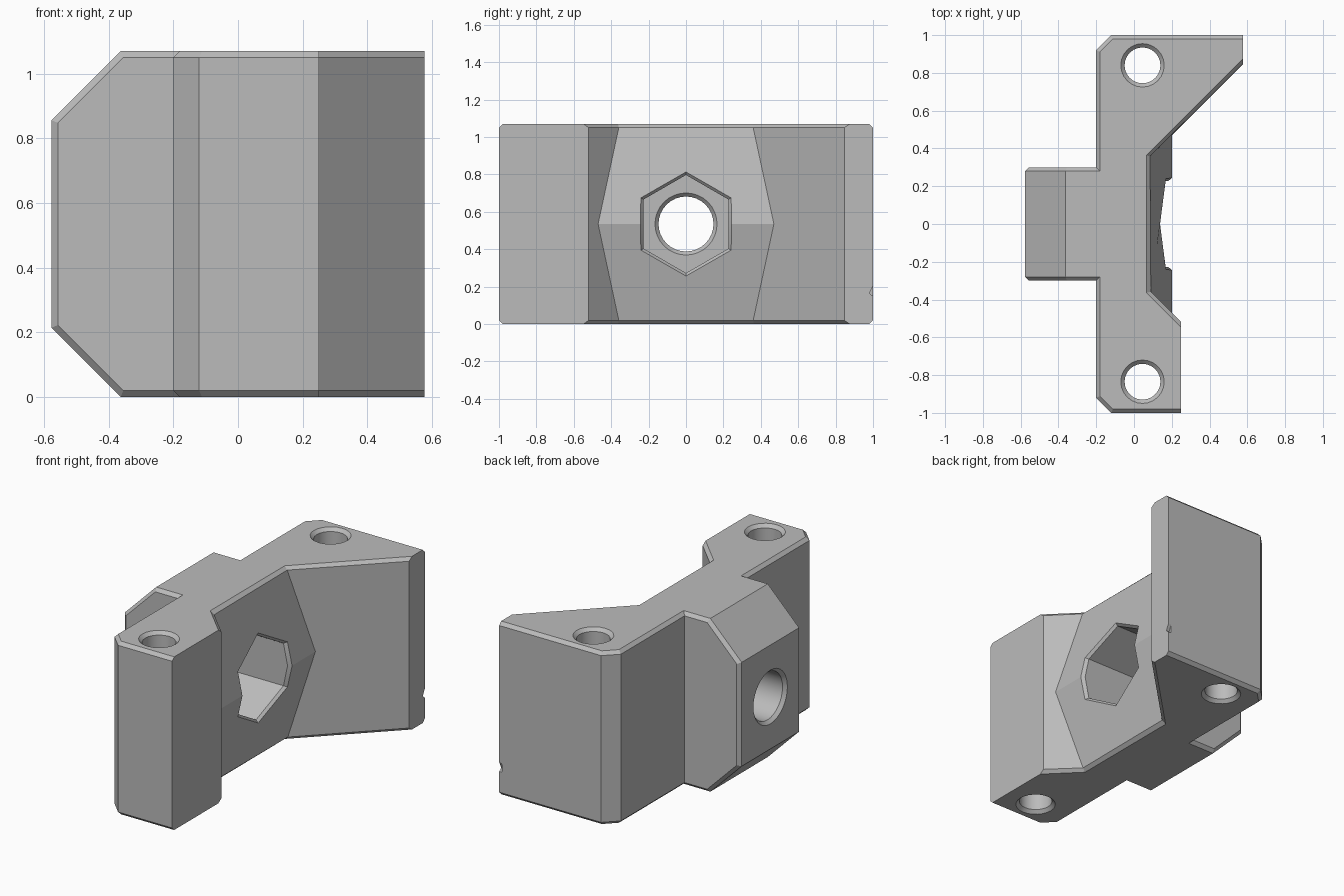
import bpy, bmesh, math
from mathutils import Vector

cube = bpy.data.objects.get("Cube")
if cube:
    bpy.data.objects.remove(cube, do_unlink=True)

H, CH = 1.07, 0.02
MID = H / 2
XB, XW = -0.577, 0.577      # block end and wing tip

grey = bpy.data.materials.new("grey plastic")
grey.use_nodes = True
grey.diffuse_color = (0.5, 0.5, 0.5, 1)
grey.node_tree.nodes["Principled BSDF"].inputs["Base Color"].default_value = (0.5, 0.5, 0.5, 1)


def make_object(name, bm):
    bmesh.ops.recalc_face_normals(bm, faces=bm.faces[:])
    mesh = bpy.data.meshes.new(name)
    bm.to_mesh(mesh)
    bm.free()
    mesh.materials.append(grey)
    obj = bpy.data.objects.new(name, mesh)
    bpy.context.collection.objects.link(obj)
    return obj


def near(a, b):
    return abs(a - b) < 1e-4


# Plan outline extruded upwards
outline = [(XB, -0.3), (-0.2, -0.3), (-0.2, -0.92), (-0.12, -1), (0.25, -1),
           (0.25, -0.52), (0.085, -0.355), (0.085, 0.355), (XW, 0.847),
           (XW, 1), (-0.12, 1), (-0.2, 0.92), (-0.2, 0.3), (XB, 0.3)]
bm = bmesh.new()
base = bm.faces.new([bm.verts.new((x, y, 0)) for x, y in outline])
ext = bmesh.ops.extrude_face_region(bm, geom=[base])
for v in ext["geom"]:
    if isinstance(v, bmesh.types.BMVert):
        v.co.z = H
bmesh.ops.recalc_face_normals(bm, faces=bm.faces[:])

# Slanted top and bottom of the rear block
for z, s in ((H, 1), (0, -1)):
    cut = bmesh.ops.bisect_plane(bm, geom=bm.verts[:] + bm.edges[:] + bm.faces[:],
                                 plane_co=(-0.363, 0, z), plane_no=(-1, 0, s),
                                 clear_outer=True)
    edges = [e for e in cut["geom_cut"] if isinstance(e, bmesh.types.BMEdge)]
    bmesh.ops.holes_fill(bm, edges=edges, sides=0)

# Pitched pad: split the seat face at mid height and pull the crease out
crease = []
for e in bm.edges[:]:
    if all(near(v.co.x, 0.085) for v in e.verts) and near(e.verts[0].co.y, e.verts[1].co.y):
        crease.append(bmesh.utils.edge_split(e, e.verts[0], 0.5)[1])
bmesh.ops.connect_verts(bm, verts=crease)
for v in crease:
    v.co.x += 0.115
    v.co.y += math.copysign(0.115, v.co.y)


# Chamfer the rims and the side outlines of the block
def is_chamfered(e):
    a, b = (v.co for v in e.verts)
    if a.x < -0.21 and b.x < -0.21 and near(a.x, b.x) and near(a.z, b.z):
        return False
    if near(a.x, b.x) and (near(a.x, 0.25) or near(a.x, XW)):
        return False
    rim = near(a.z, b.z) and (near(a.z, 0) or near(a.z, H))
    block_side = a.x < -0.21 and b.x < -0.21 and near(a.y, b.y)
    return rim or block_side


bmesh.ops.bevel(bm, geom=[e for e in bm.edges if is_chamfered(e)], offset=CH,
                offset_type='OFFSET', segments=1, affect='EDGES', profile=0.5)
bracket = make_object("mounting_bracket", bm)


# Cutter made of stacked rings of points
def cutter(name, rings):
    bm = bmesh.new()
    loops = [[bm.verts.new(p) for p in ring] for ring in rings]
    n = len(loops[0])
    for lo, hi in zip(loops, loops[1:]):
        for i in range(n):
            j = (i + 1) % n
            bm.faces.new((lo[i], lo[j], hi[j], hi[i]))
    bm.faces.new(loops[0][::-1])
    bm.faces.new(loops[-1])
    obj = make_object(name, bm)
    obj.hide_render = True
    return obj


def circle(r, n=24):
    return [(r * math.cos(i * math.tau / n), r * math.sin(i * math.tau / n)) for i in range(n)]


cutters = []
# Upright screw holes, countersunk at both ends
for name, cy in (("front_screw_hole", -0.835), ("back_screw_hole", 0.84)):
    rings = [[(0.045 + a, cy + b, z) for a, b in circle(r)]
             for z, r in ((-0.02, 0.135), (CH, 0.095), (H - CH, 0.095), (H + 0.02, 0.135))]
    cutters.append(cutter(name, rings))

# Bolt hole through the rear block
FLOOR = -0.25
rings = [[(x, a, MID + b) for a, b in circle(r, 32)]
         for x, r in ((XB - 0.02, 0.185), (XB + CH, 0.147), (FLOOR - CH, 0.147), (FLOOR + 0.02, 0.185))]
cutters.append(cutter("bolt_hole", rings))

# Hexagonal nut pocket whose chamfer follows the pitched pad
c = math.cos(math.pi / 6)
hexagon = [(0, 1), (-c, 0.5), (-c, 0), (-c, -0.5), (0, -1), (c, -0.5), (c, 0), (c, 0.5)]


def hex_ring(r, x, follow):
    slope = 0.115 / MID if follow else 0
    return [(x - slope * abs(b * r), a * r, MID + b * r) for a, b in hexagon]


cutters.append(cutter("nut_pocket", [hex_ring(0.262, FLOOR, False), hex_ring(0.262, 0.18, True),
                                     hex_ring(0.282, 0.202, True), hex_ring(0.282, 0.3, False)]))

# Small nick in the wing edge
cutters.append(cutter("edge_nick", [[(x, 0.98, 0.165), (x, 1.01, 0.14), (x, 1.01, 0.225)]
                                    for x in (XW - 0.02, XW + 0.02)]))

# Apply the cuts, then drop the cutters
for c_obj in cutters:
    mod = bracket.modifiers.new(c_obj.name, 'BOOLEAN')
    mod.operation, mod.solver, mod.object = 'DIFFERENCE', 'EXACT', c_obj
bpy.context.view_layer.update()
dg = bpy.context.evaluated_depsgraph_get()
result = bpy.data.meshes.new_from_object(bracket.evaluated_get(dg))
bracket.modifiers.clear()
bracket.data = result
for c_obj in cutters:
    bpy.data.objects.remove(c_obj, do_unlink=True)

bpy.ops.object.select_all(action='DESELECT')
bracket.select_set(True)
bpy.context.view_layer.objects.active = bracket
bpy.ops.object.shade_smooth_by_angle(angle=math.radians(20))
